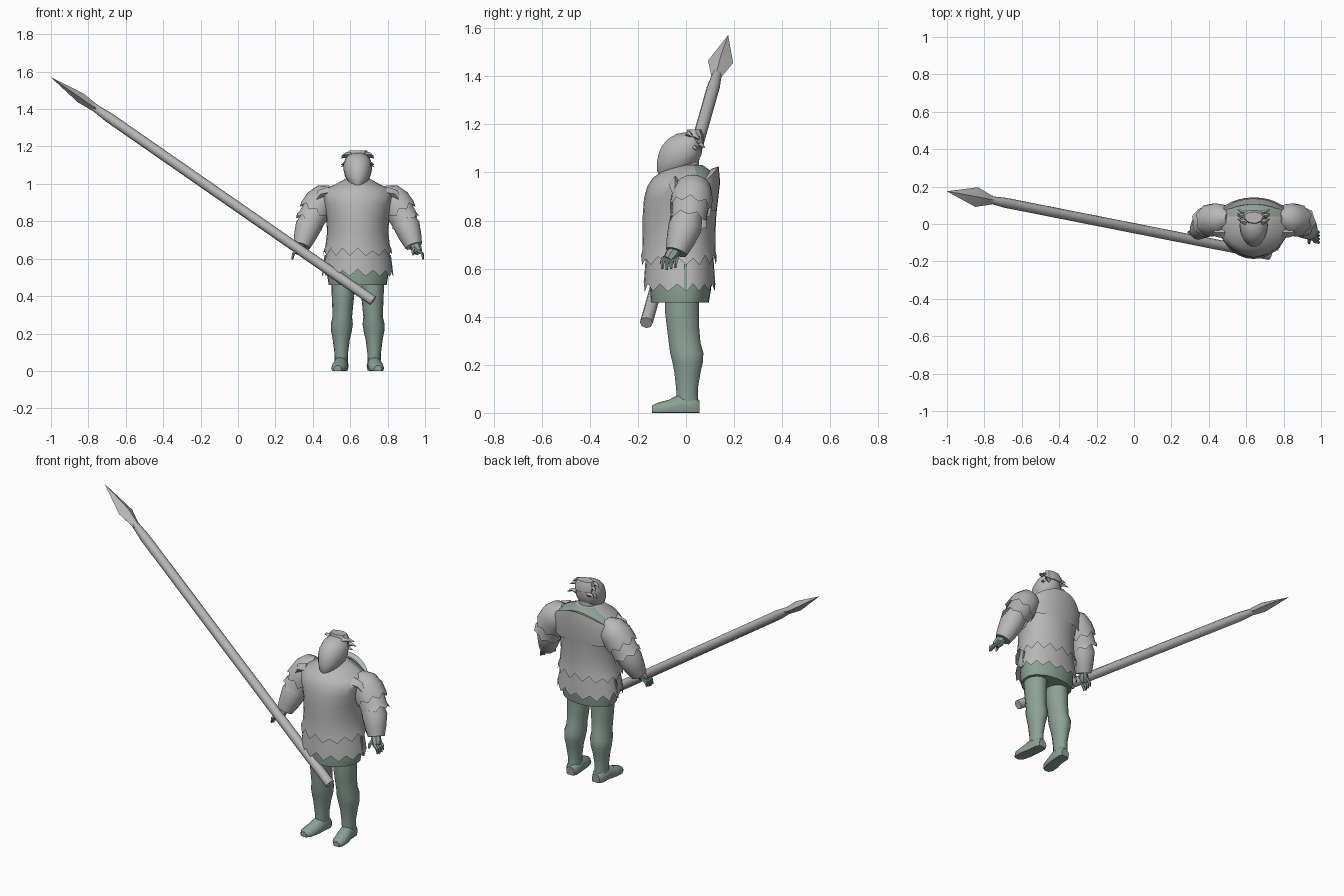
import bpy, bmesh, math, random
from mathutils import Vector

random.seed(4)
CX = 0.64  # the figure stands to one side, the spear fills the other


def material(name, rgb):
    m = bpy.data.materials.new(name)
    m.diffuse_color = (*rgb, 1)
    return m


GREY = material("grey_cloth", (0.48, 0.48, 0.48))
GREEN = material("dull_green", (0.265, 0.36, 0.31))


def loft(name, rings, mat, cap0=True, cap1=True, closed=True, angle=40, accent=None):
    """Skin a list of equal-length point rings; accent(face) picks the second material."""
    bm = bmesh.new()
    vs = [[bm.verts.new(p) for p in r] for r in rings]
    n = len(rings[0])
    for a, b in zip(vs, vs[1:]):
        for i in range(n if closed else n - 1):
            j = (i + 1) % n
            bm.faces.new((a[i], a[j], b[j], b[i]))
    if cap0:
        bm.faces.new(vs[0])
    if cap1:
        bm.faces.new(vs[-1])
    bmesh.ops.recalc_face_normals(bm, faces=bm.faces)
    if accent:
        for f in bm.faces:
            f.material_index = 1 if accent(f.calc_center_median()) else 0
    me = bpy.data.meshes.new(name)
    bm.to_mesh(me)
    bm.free()
    me.materials.append(mat)
    if accent:
        me.materials.append(GREEN)
    me.shade_smooth()
    me.set_sharp_from_angle(angle=math.radians(angle))
    ob = bpy.data.objects.new(name, me)
    bpy.context.collection.objects.link(ob)
    return ob


def oval(z, rx, yf, yb, cx=0, n=28, split=0.6, teeth=0):
    """Level ring, with its widest line set between front and back; teeth make a torn hem."""
    y0 = yf + (yb - yf) * split
    pts = []
    for i in range(n):
        a = 2 * math.pi * i / n
        s = math.sin(a)
        y = y0 + s * (yb - y0 if s > 0 else y0 - yf)
        dz = teeth * random.uniform(0.6, 1.1) if teeth and i % 2 else 0
        pts.append(Vector((CX + cx + rx * math.cos(a), y, z + dz)))
    return pts


def tube(name, side, path, mat, n=10, teeth=0, cap0=True, angle=40):
    """Round limb along (x, y, z, radius) points, mirrored by side; optional torn end."""
    c = [Vector((CX + side * p[0], p[1], p[2])) for p in path]
    rings = []
    for k, p in enumerate(path):
        d = (c[min(k + 1, len(c) - 1)] - c[max(k - 1, 0)]).normalized()
        u = d.cross(Vector((0, 1, 0)))
        if u.length < 0.2:
            u = d.cross(Vector((1, 0, 0)))
        u.normalize()
        v = d.cross(u)
        ring = []
        for i in range(n):
            a = 2 * math.pi * i / n
            push = teeth * (i % 2) if k == len(path) - 1 else 0
            ring.append(c[k] + p[3] * (u * math.cos(a) + v * math.sin(a)) + d * push)
        rings.append(ring)
    return loft(name, rings, mat, cap0, teeth == 0, angle=angle)


# Layered clothing: green undershirt, torn skirt, torn jacket
loft("undershirt", [oval(*r) for r in (
    (0.46, 0.155, -0.145, 0.095), (0.52, 0.165, -0.15, 0.105),
    (0.62, 0.155, -0.15, 0.105))], GREEN)
loft("skirt", [oval(0.505, 0.19, -0.176, 0.122, teeth=0.045)] + [oval(*r) for r in (
    (0.56, 0.184, -0.174, 0.12), (0.68, 0.158, -0.165, 0.112))], GREY, cap0=False)
loft("jacket", [oval(0.615, 0.185, -0.187, 0.128, teeth=0.04)] + [oval(*r) for r in (
    (0.67, 0.172, -0.182, 0.123), (0.74, 0.164, -0.18, 0.122), (0.82, 0.168, -0.18, 0.126),
    (0.89, 0.187, -0.175, 0.132), (0.94, 0.198, -0.162, 0.132), (0.975, 0.168, -0.14, 0.122),
    (1.005, 0.105, -0.10, 0.105), (1.03, 0.06, -0.05, 0.07))], GREY, cap0=False,
    accent=lambda c: c.z > 0.935 and 0.035 < c.y < 0.10)

# Standing flap behind the neck
arc = [math.pi * (0.1 + 0.8 * i / 12) for i in range(13)]


def flap(rx, y, base, rise):
    return [Vector((CX + rx * math.cos(a), 0.03 + y * math.sin(a),
                    base + rise * math.sin(a) ** 2)) for a in arc]


loft("back_collar", [flap(0.19, 0.098, 0.84, 0), flap(0.195, 0.112, 0.93, 0.03),
                     flap(0.18, 0.106, 0.95, 0.075), flap(0.17, 0.075, 0.945, 0.07),
                     flap(0.17, 0.07, 0.90, 0.03)], GREY, False, False, closed=False)

# Neck, bearded head and flat-topped tuft of hair
loft("neck", [oval(z, 0.05, -0.05, 0.055, n=12) for z in (0.97, 1.06)], GREY)
loft("head", [oval(*r, n=18) for r in (
    (0.982, 0.018, -0.11, -0.07), (1.008, 0.048, -0.122, 0.005), (1.04, 0.068, -0.123, 0.048),
    (1.075, 0.076, -0.116, 0.066), (1.11, 0.075, -0.102, 0.07), (1.14, 0.064, -0.075, 0.068),
    (1.16, 0.042, -0.04, 0.06), (1.166, 0.015, -0.01, 0.04))], GREY)
loft("hair_tuft", [oval(*r, n=9) for r in (
    (1.12, 0.056, 0.01, 0.076), (1.15, 0.062, -0.004, 0.076), (1.178, 0.05, 0.004, 0.064))],
    GREY, angle=25)
for s in (-1, 1):
    for k, (y, z) in enumerate(((0.01, 1.155), (0.04, 1.145), (0.06, 1.11), (0.03, 1.10))):
        tube(f"hair_spike_{k}", s, [(0.04, y, z, 0.016), (0.065, y + 0.006, z + 0.004, 0.01),
                                    (0.088, y + 0.018, z - 0.008, 0.001)], GREY, n=4)

for s in (-1, 1):
    # Shoulder cape, sleeves and cuff, each with a torn edge
    tube("shoulder_cape", s, [(0.13, 0.03, 0.965, 0.035), (0.165, 0.03, 0.935, 0.075),
                              (0.20, 0.025, 0.90, 0.086), (0.225, 0.02, 0.86, 0.088)],
         GREY, n=16, teeth=0.025)
    tube("upper_sleeve", s, [(0.16, 0.03, 0.93, 0.06), (0.215, 0.02, 0.87, 0.078),
                             (0.25, 0.012, 0.81, 0.074), (0.265, 0.008, 0.785, 0.08)],
         GREY, n=14, teeth=-0.02)
    tube("forearm_sleeve", s, [(0.235, 0.01, 0.83, 0.06), (0.265, -0.005, 0.77, 0.07),
                               (0.285, -0.025, 0.71, 0.058), (0.30, -0.04, 0.668, 0.046)],
         GREY, n=12)
    # Hanging torn tips on the shoulders
    for k, (y, z) in enumerate(((-0.045, 0.945), (0.06, 0.94))):
        tube(f"shoulder_rag_{k}", s, [(0.15, y, z + 0.01, 0.03), (0.20, y, z, 0.025),
                                      (0.232, y * 1.1, z - 0.045, 0.002)], GREY, n=4)
    # Hand: palm, four fingers and a thumb
    tube("palm", s, [(0.298, -0.04, 0.68, 0.022), (0.313, -0.06, 0.655, 0.03),
                     (0.326, -0.075, 0.635, 0.022)], GREEN, n=8)
    for k in range(4):
        y = -0.098 + 0.018 * k
        tube(f"finger_{k}", s, [(0.322, y + 0.006, 0.645, 0.010), (0.345, y, 0.627, 0.009),
                                (0.350, y, 0.595 + 0.004 * abs(k - 1), 0.005)], GREEN, n=5)
    tube("thumb", s, [(0.305, -0.07, 0.66, 0.011), (0.295, -0.095, 0.64, 0.010),
                      (0.297, -0.105, 0.62, 0.005)], GREEN, n=5)
    # Leg rings: height, centre x, half width, front y, back y
    loft("leg", [oval(z, rx, yf, yb, cx=s * x, n=14, split=0.5) for z, x, rx, yf, yb in (
        (0.05, 0.088, 0.035, -0.04, 0.052), (0.10, 0.088, 0.037, -0.042, 0.05),
        (0.17, 0.088, 0.046, -0.05, 0.062), (0.21, 0.087, 0.055, -0.058, 0.072),
        (0.25, 0.085, 0.059, -0.068, 0.074), (0.29, 0.082, 0.052, -0.073, 0.062),
        (0.36, 0.08, 0.057, -0.082, 0.056), (0.43, 0.078, 0.062, -0.09, 0.056),
        (0.50, 0.075, 0.064, -0.09, 0.056))], GREEN)
    # Boot sole runs front to back with a flat bottom
    boot = []
    for y, x, rx, top in ((0.056, 0.084, 0.026, 0.05), (0.035, 0.086, 0.038, 0.075),
                          (-0.025, 0.09, 0.038, 0.08), (-0.07, 0.098, 0.042, 0.055),
                          (-0.12, 0.105, 0.037, 0.042), (-0.142, 0.108, 0.02, 0.03)):
        ring = []
        for i in range(12):
            a = 2 * math.pi * i / 12
            ring.append(Vector((CX + s * x + rx * math.cos(a), y,
                                max(0, top * (0.35 + 0.65 * math.sin(a))))))
        boot.append(ring)
    loft("boot", boot, GREEN)
    # Narrow green slit in the side of the skirt
    loft("side_slit", [[Vector((CX + s * (x + dx), y, z)) for dx, y in
                        ((0, -0.008), (0.006, -0.008), (0.006, 0.004), (0, 0.004))]
                       for x, z in ((0.185, 0.51), (0.172, 0.62))], GREEN)

# Spear: round shaft and flat four-sided blade along one line
butt, tip = Vector((0.722, -0.165, 0.375)), Vector((-1.0, 0.175, 1.57))
axis = (tip - butt).normalized()
wide = (Vector((0, 1, 0)) - axis * axis.y).normalized()
thin = axis.cross(wide)


def spear_part(name, n, stations, angle):
    rings = []
    for t, w, h in stations:
        c = butt.lerp(tip, t)
        rings.append([c + wide * w * math.cos(2 * math.pi * i / n)
                      + thin * h * math.sin(2 * math.pi * i / n) for i in range(n)])
    loft(name, rings, GREY, angle=angle)


spear_part("spear_shaft", 8, ((0, 0.027, 0.027), (0.82, 0.027, 0.027), (0.87, 0.019, 0.019)), 50)
spear_part("spear_blade", 4, ((0.858, 0.022, 0.02), (0.908, 0.053, 0.028), (1, 0.0005, 0.0005)), 20)
